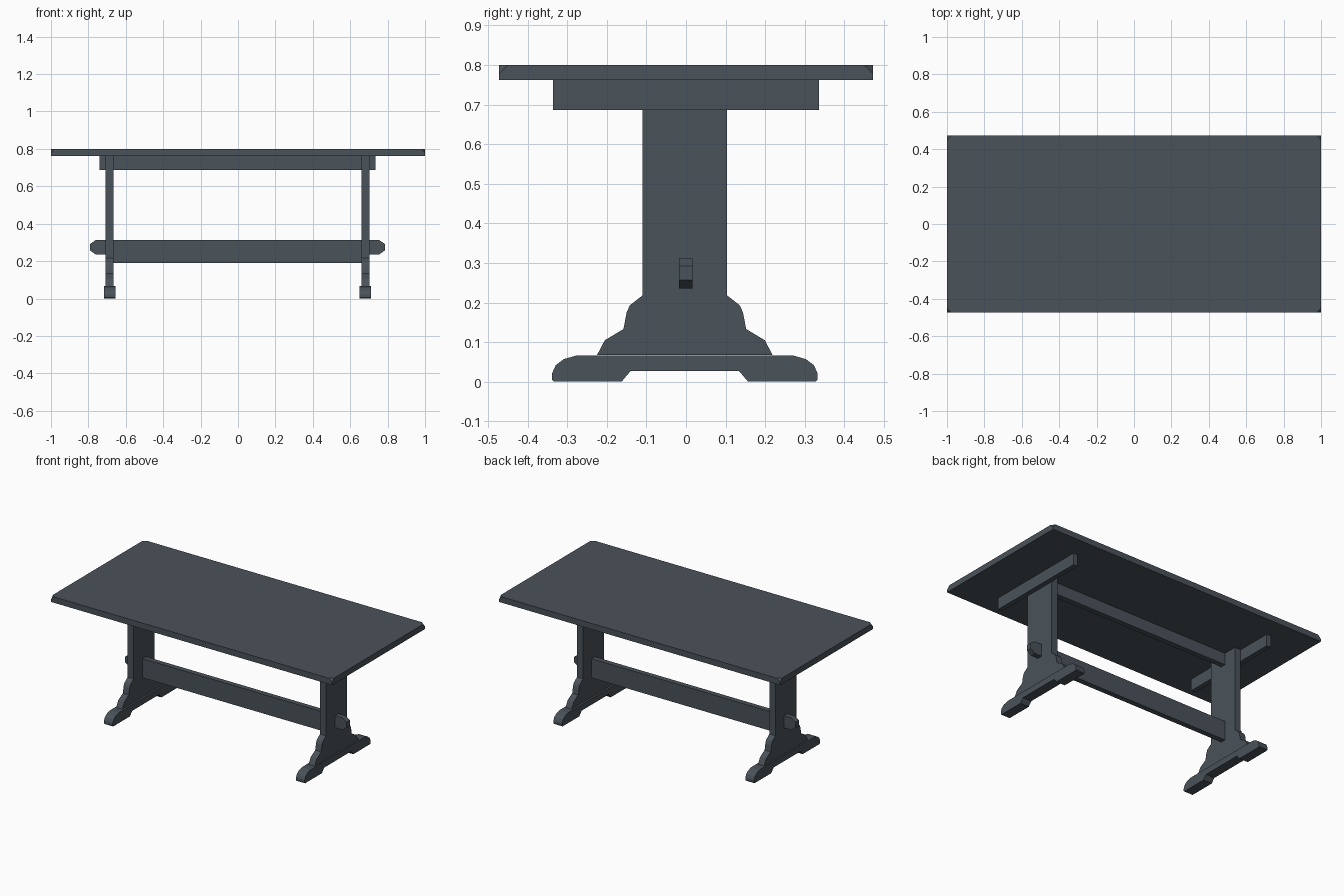
import bpy, bmesh

if "Cube" in bpy.data.objects:
    bpy.data.objects.remove(bpy.data.objects["Cube"])

mat = bpy.data.materials.new("dark slate")
mat.diffuse_color = (0.068, 0.084, 0.100, 1)
mat.use_nodes = True
mat.node_tree.nodes["Principled BSDF"].inputs["Base Color"].default_value = mat.diffuse_color

CX, CY = -0.003, -0.003   # the base sits slightly off the centre of the top


def finish(name, bm):
    bmesh.ops.recalc_face_normals(bm, faces=bm.faces)
    me = bpy.data.meshes.new(name)
    bm.to_mesh(me)
    bm.free()
    me.materials.append(mat)
    ob = bpy.data.objects.new(name, me)
    bpy.context.collection.objects.link(ob)
    return ob


def prism(name, outline, axis, a, b):
    """Extrude a 2D outline along x (outline is y,z) or y (outline is x,z)."""
    bm = bmesh.new()
    place = (lambda p, d: (d, p[0], p[1])) if axis == "x" else (lambda p, d: (p[0], d, p[1]))
    face = bm.faces.new([bm.verts.new(place(p, a)) for p in outline])
    ext = bmesh.ops.extrude_face_region(bm, geom=[face])
    move = (b - a, 0, 0) if axis == "x" else (0, b - a, 0)
    bmesh.ops.translate(bm, vec=move, verts=[v for v in ext["geom"] if isinstance(v, bmesh.types.BMVert)])
    return finish(name, bm)


def rect(u0, u1, v0, v1):
    return [(u0, v0), (u1, v0), (u1, v1), (u0, v1)]


# table top, upper corners nipped off
bm = bmesh.new()
X, Y, C, Z0, Z1 = 1.0, 0.472, 0.022, 0.762, 0.80
bmesh.ops.create_cube(bm, size=1)
for v in bm.verts:
    v.co = (v.co.x * 2 * X, v.co.y * 2 * Y, Z1 if v.co.z > 0 else Z0)
for sx in (-1, 1):
    for sy in (-1, 1):
        corner = [v for v in bm.verts if v.co.z > Z1 - 1e-4
                  and abs(v.co.x - sx * X) < 1e-4 and abs(v.co.y - sy * Y) < 1e-4]
        bmesh.ops.bevel(bm, geom=corner, offset=C, segments=1, affect='VERTICES')
finish("table_top", bm)

# half outlines (y, z), mirrored below
post_half = [(0.222, 0.067), (0.202, 0.105), (0.155, 0.133), (0.147, 0.175),
             (0.139, 0.193), (0.107, 0.218), (0.107, 0.762)]
foot_half = [(0.137, 0.027), (0.160, 0.0), (0.330, 0.0), (0.335, 0.005), (0.335, 0.022),
             (0.326, 0.042), (0.306, 0.057), (0.275, 0.066)]


def full(half):
    return [(y + CY, z) for y, z in half] + [(CY - y, z) for y, z in reversed(half)]


# trestle ends
for side, s in (("left", -1), ("right", 1)):
    def span(a, b):
        return CX + s * a, CX + s * b
    prism(side + "_post", full(post_half), "x", *span(0.663, 0.706))
    prism(side + "_foot", full(foot_half), "x", *span(0.652, 0.714))
    prism(side + "_batten", rect(-0.336, 0.336, 0.687, 0.762), "x", *span(0.706, 0.737))
    # chamfered tenon poking through the post
    tenon = [(0.66, 0.235), (0.757, 0.235), (0.788, 0.257), (0.788, 0.292), (0.757, 0.313), (0.66, 0.313)]
    prism(side + "_tenon", [(CX + s * x, z) for x, z in tenon], "y", -0.018, 0.016)

# long rails between the posts
prism("stretcher", rect(CX - 0.664, CX + 0.664, 0.19, 0.313), "y", -0.018, 0.016)
prism("top_rail", rect(CX - 0.664, CX + 0.664, 0.687, 0.762), "y", -0.018, 0.016)
